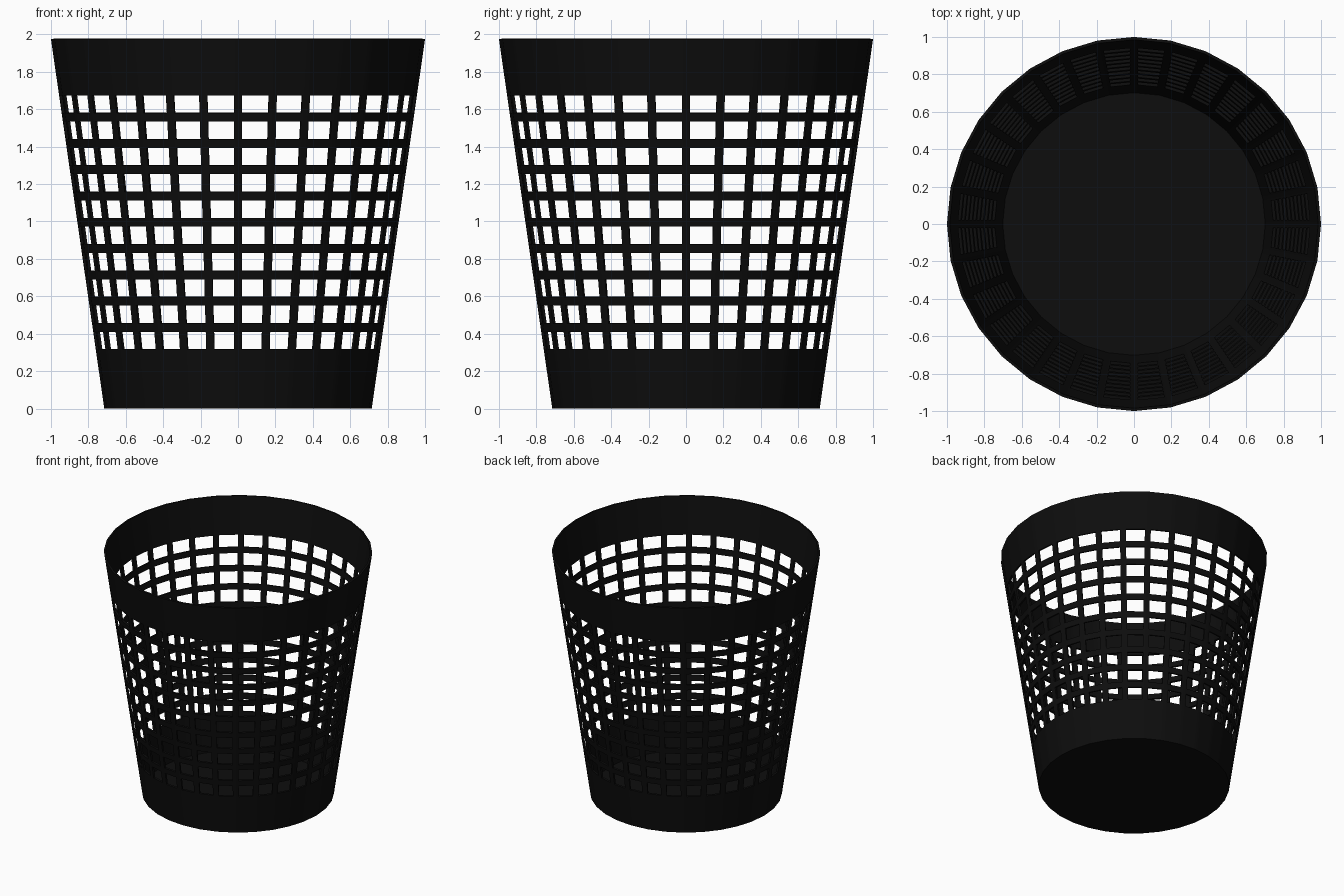
import bpy, bmesh, math
from mathutils import Vector

if "Cube" in bpy.data.objects:
    bpy.data.objects.remove(bpy.data.objects["Cube"])

SIDES = 32
HEIGHT, R_BOTTOM, R_TOP = 1.975, 0.715, 1.0
HOLE_LOW, HOLE_H, BAR_H, ROWS = 0.315, 0.095, 0.0455, 10
BAR_W, WALL = 0.045, 0.015

# Ring heights: solid base band, hole rows with bars between, solid rim band
levels = [0.0]
for i in range(ROWS):
    z = HOLE_LOW + i * (HOLE_H + BAR_H)
    levels += [z, z + HOLE_H]
levels.append(HEIGHT)


def ring_points(z):
    """Faceted ring: each side has a corner and two slat edges."""
    r = R_BOTTOM + (R_TOP - R_BOTTOM) * z / HEIGHT
    corners = [Vector((r * math.cos(2 * math.pi * k / SIDES),
                       r * math.sin(2 * math.pi * k / SIDES), z))
               for k in range(SIDES)]
    pts = []
    for k, a in enumerate(corners):
        b = corners[(k + 1) % SIDES]
        step = (b - a).normalized() * BAR_W / 2
        pts += [a, a + step, b - step]
    return pts


bm = bmesh.new()
rings = [[bm.verts.new(p) for p in ring_points(z)] for z in levels]
n = SIDES * 3

# Lattice wall: leave out the middle column in every hole row
for j in range(len(levels) - 1):
    for i in range(n):
        if j % 2 == 1 and i % 3 == 1:
            continue
        k = (i + 1) % n
        bm.faces.new((rings[j][i], rings[j][k], rings[j + 1][k], rings[j + 1][i]))

# Floor
bm.faces.new(list(reversed(rings[0])))

mesh = bpy.data.meshes.new("waste_basket")
bm.to_mesh(mesh)
bm.free()
basket = bpy.data.objects.new("waste_basket", mesh)
bpy.context.collection.objects.link(basket)

# Wall thickness, grown inwards
solid = basket.modifiers.new("wall_thickness", 'SOLIDIFY')
solid.thickness = WALL
solid.offset = -1
solid.use_even_offset = True

# Black plastic
mat = bpy.data.materials.new("black_plastic")
mat.diffuse_color = (0.004, 0.004, 0.004, 1)
mat.use_nodes = True
mat.node_tree.nodes["Principled BSDF"].inputs["Base Color"].default_value = mat.diffuse_color
mesh.materials.append(mat)

bpy.context.view_layer.objects.active = basket
basket.select_set(True)
bpy.ops.object.modifier_apply(modifier=solid.name)
bpy.ops.object.shade_smooth_by_angle(angle=math.radians(30))
